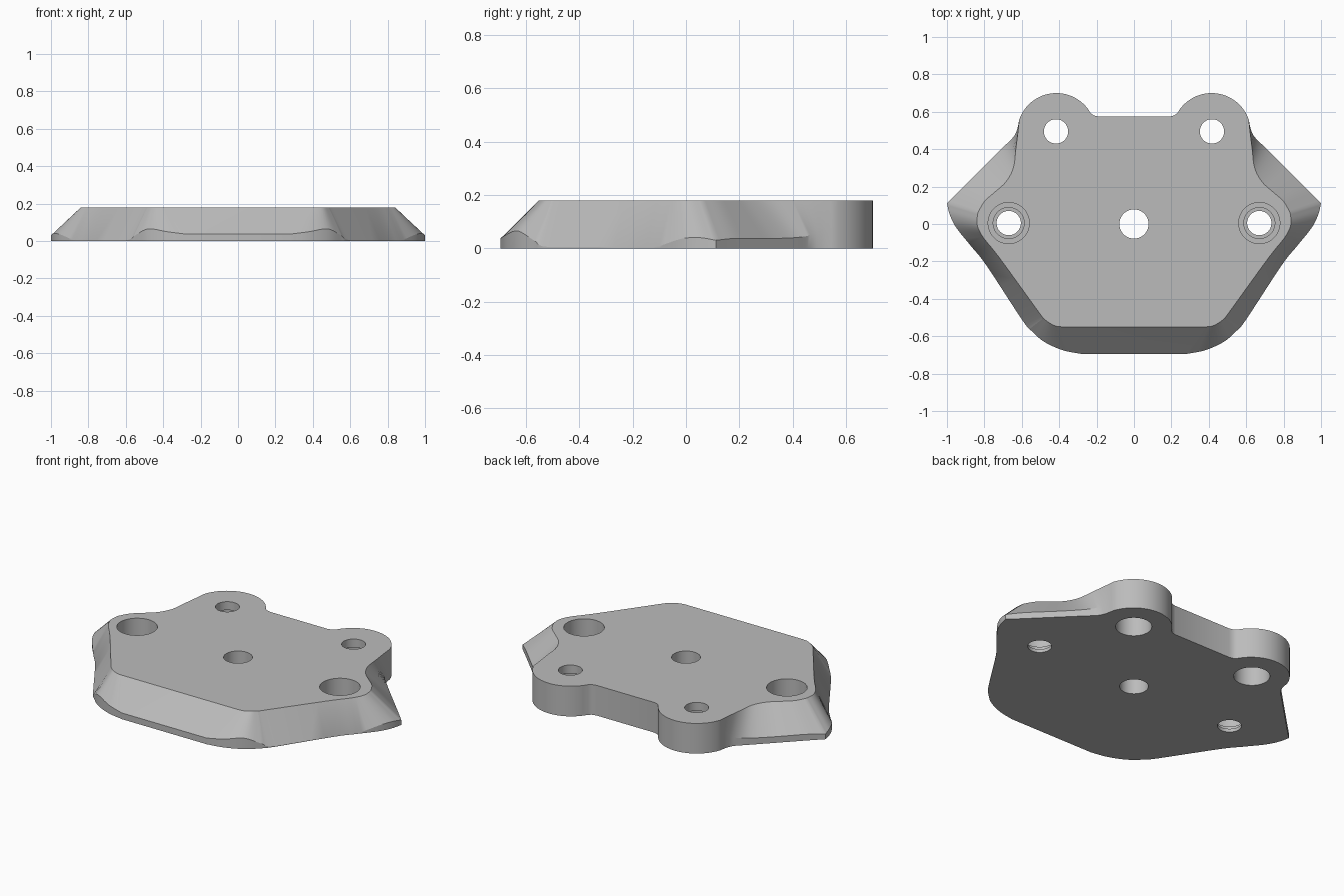
import bpy, bmesh, math

cube = bpy.data.objects.get("Cube")
if cube:
    bpy.data.objects.remove(cube)

HEIGHT = 0.18

grey = bpy.data.materials.new("plain grey")
grey.use_nodes = True
colour = (0.5, 0.5, 0.5, 1)
grey.diffuse_color = colour
grey.node_tree.nodes["Principled BSDF"].inputs["Base Color"].default_value = colour


def spline(points, steps=5):
    """Smooth curve through tuples of any length."""
    first = tuple(2 * a - b for a, b in zip(points[0], points[1]))
    last = tuple(2 * a - b for a, b in zip(points[-1], points[-2]))
    pts = [first, *points, last]
    out = []
    for p, q, r, s in zip(pts, pts[1:], pts[2:], pts[3:]):
        for i in range(steps):
            t = i / steps
            out.append(tuple(
                b + t * (c - a) / 2
                + t * t * (2 * a - 5 * b + 4 * c - d) / 2
                + t ** 3 * (3 * b - a - 3 * c + d) / 2
                for a, b, c, d in zip(p, q, r, s)))
    return out + [points[-1]]


def straight_wall(x, y):
    return (x, y, 0.11, x, y)


# Half outline: foot x, foot y, bevel start height, top x, top y
front_and_side = [
    (0.28, -0.695, 0.037, 0.385, -0.55),
    (0.38, -0.675, 0.05, 0.42, -0.545),
    (0.48, -0.63, 0.065, 0.455, -0.527),
    (0.55, -0.57, 0.03, 0.483, -0.505),
    (0.60, -0.51, 0.004, 0.51, -0.47),
    (0.79, -0.22, 0.004, 0.72, -0.18),
    (0.87, -0.12, 0.004, 0.80, -0.08),
    (0.95, -0.02, 0.035, 0.83, -0.03),
    (0.985, 0.05, 0.04, 0.84, 0.01),
    (1.0, 0.112, 0.03, 0.835, 0.06),
]
back_slope = [
    front_and_side[-1],
    (0.93, 0.18, 0.037, 0.80, 0.12),
    (0.86, 0.25, 0.037, 0.745, 0.17),
    (0.78, 0.33, 0.037, 0.685, 0.225),
    (0.70, 0.41, 0.04, 0.645, 0.30),
    (0.645, 0.465, 0.05, 0.632, 0.40),
    (0.625, 0.505, 0.08, 0.622, 0.48),
    straight_wall(0.614, 0.555),
]
half = spline(front_and_side)[:-1] + spline(back_slope)[:-1]

# Rounded ear, then the small fillet into the back edge
for i in range(25):
    a = math.radians(18 + i * 125 / 24)
    half.append(straight_wall(0.415 + 0.21 * math.cos(a), 0.49 + 0.21 * math.sin(a)))
half += [straight_wall(x, y) for x, y in ((0.232, 0.593), (0.215, 0.58), (0.19, 0.574))]

outline = half + [(-bx, by, z, -tx, ty) for bx, by, z, tx, ty in reversed(half)]

# Plate body: foot, bevel start and top rings joined
bm = bmesh.new()
rings = [
    [bm.verts.new((p[0], p[1], 0)) for p in outline],
    [bm.verts.new((p[0], p[1], max(p[2], 0.004))) for p in outline],
    [bm.verts.new((p[3], p[4], HEIGHT)) for p in outline],
]
bm.faces.new(reversed(rings[0]))
bm.faces.new(rings[-1])
n = len(outline)
for low, high in zip(rings, rings[1:]):
    for i in range(n):
        j = (i + 1) % n
        bm.faces.new((low[i], low[j], high[j], high[i]))
bmesh.ops.recalc_face_normals(bm, faces=bm.faces)
mesh = bpy.data.meshes.new("mounting_plate")
bm.to_mesh(mesh)
bm.free()
mesh.materials.append(grey)
plate = bpy.data.objects.new("mounting_plate", mesh)
bpy.context.collection.objects.link(plate)


def drill(name, x, y, profile, sides=48):
    """Cut a stepped round hole; profile is radius, height pairs."""
    cut = bmesh.new()
    loops = [[cut.verts.new((x + r * math.cos(math.tau * i / sides),
                             y + r * math.sin(math.tau * i / sides), z))
              for i in range(sides)] for r, z in profile]
    cut.faces.new(reversed(loops[0]))
    cut.faces.new(loops[-1])
    for low, high in zip(loops, loops[1:]):
        for i in range(sides):
            j = (i + 1) % sides
            cut.faces.new((low[i], low[j], high[j], high[i]))
    bmesh.ops.recalc_face_normals(cut, faces=cut.faces)
    data = bpy.data.meshes.new(name)
    cut.to_mesh(data)
    cut.free()
    data.materials.append(grey)
    cutter = bpy.data.objects.new(name, data)
    cutter.hide_render = True
    bpy.context.collection.objects.link(cutter)
    mod = plate.modifiers.new(name, "BOOLEAN")
    mod.operation = "DIFFERENCE"
    mod.solver = "EXACT"
    mod.object = cutter
    bpy.ops.object.modifier_apply(modifier=name)
    bpy.data.objects.remove(cutter)


bpy.context.view_layer.objects.active = plate
plate.select_set(True)

# Centre hole, recessed side holes, ear holes with a wider bore below
drill("centre_hole", 0, 0, [(0.078, -0.1), (0.078, 0.3)])
for side in (-1, 1):
    drill("side_hole", side * 0.67, 0.005,
          [(0.065, -0.1), (0.065, 0.02), (0.083, 0.02),
           (0.083, 0.045), (0.11, 0.045), (0.11, 0.3)])
    drill("ear_hole", side * 0.417, 0.495,
          [(0.098, -0.1), (0.098, 0.13), (0.065, 0.13), (0.065, 0.3)])

bpy.ops.object.shade_smooth_by_angle(angle=math.radians(25))
